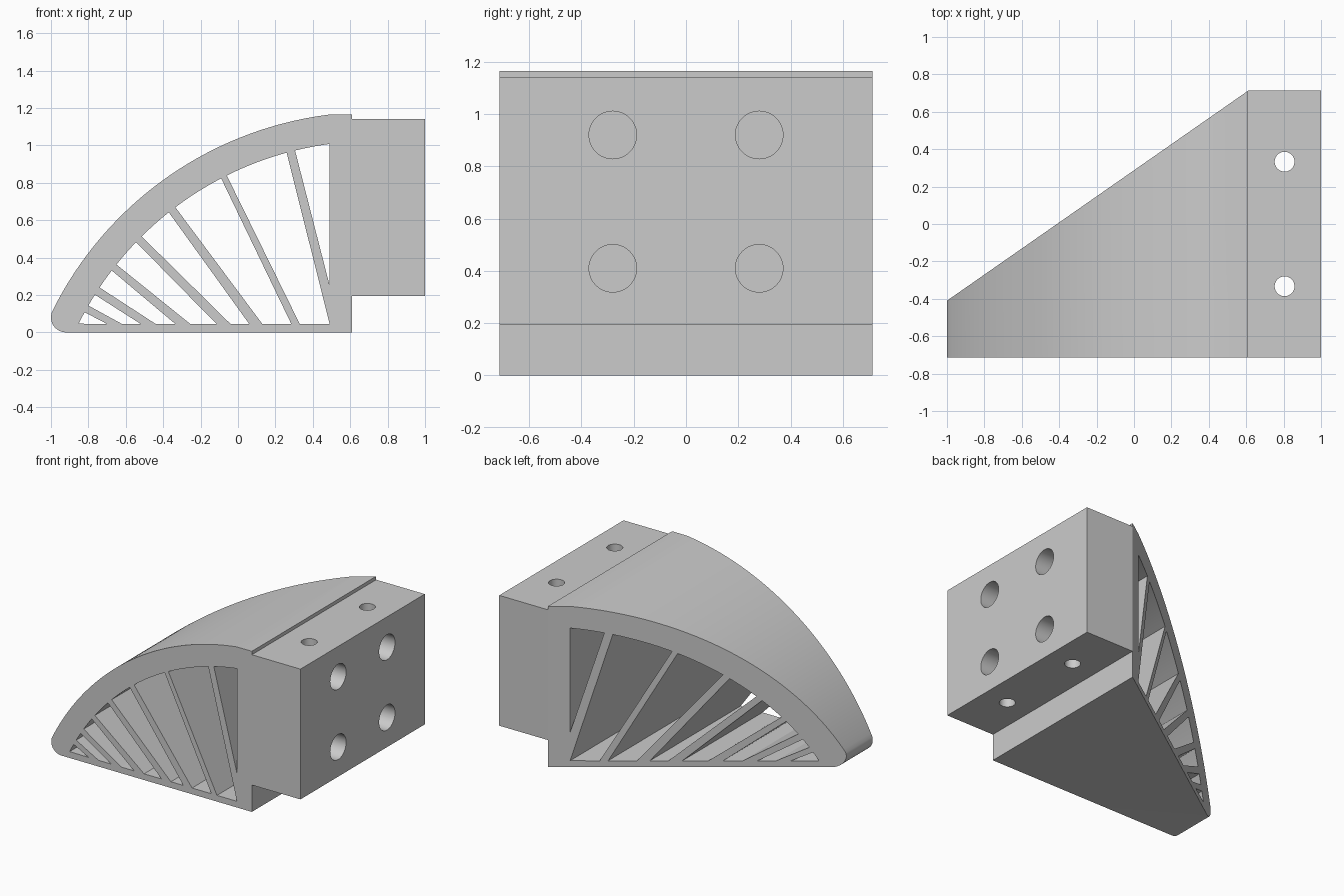
import bpy, bmesh, math
from mathutils import Matrix, Vector

HALF = 0.7125            # half width in y
JOIN = 0.61              # x where arm meets mounting block
CX, CZ = 0.724, -0.737   # centre of the arch circles
R_OUT, R_IN = 1.916, 1.76
FLOOR = 0.045            # thickness of the base strip

cube = bpy.data.objects.get("Cube")
if cube:
    bpy.data.objects.remove(cube, do_unlink=True)

grey = bpy.data.materials.new("plain grey")
grey.use_nodes = True
grey.diffuse_color = (0.6, 0.6, 0.6, 1)
grey.node_tree.nodes["Principled BSDF"].inputs["Base Color"].default_value = (0.6, 0.6, 0.6, 1)


def finish(name, bm):
    bmesh.ops.recalc_face_normals(bm, faces=bm.faces)
    mesh = bpy.data.meshes.new(name)
    bm.to_mesh(mesh)
    bm.free()
    obj = bpy.data.objects.new(name, mesh)
    bpy.context.collection.objects.link(obj)
    mesh.materials.append(grey)
    return obj


def add_prism(bm, profile, front, back):
    """Extrude an x-z profile along y; back is a function of x."""
    a = [bm.verts.new((x, front, z)) for x, z in profile]
    b = [bm.verts.new((x, back(x), z)) for x, z in profile]
    bm.faces.new(a)
    bm.faces.new(b[::-1])
    for i in range(len(a)):
        j = (i + 1) % len(a)
        bm.faces.new((a[i], b[i], b[j], a[j]))


def arc_z(x, r):
    return CZ + math.sqrt(r * r - (x - CX) ** 2)


def arc(x0, x1, r, n):
    """Points on an arch circle between two x values, evenly spaced by angle."""
    t0, t1 = (math.acos((x - CX) / r) for x in (x0, x1))
    return [(CX + r * math.cos(t0 + (t1 - t0) * i / n),
             CZ + r * math.sin(t0 + (t1 - t0) * i / n)) for i in range(n + 1)]


def cut(obj, cutter):
    cutter.hide_render = True
    mod = obj.modifiers.new("cut", "BOOLEAN")
    mod.operation, mod.solver, mod.object = "DIFFERENCE", "EXACT", cutter
    bpy.context.view_layer.update()
    result = obj.evaluated_get(bpy.context.evaluated_depsgraph_get())
    mesh = bpy.data.meshes.new_from_object(result)
    obj.modifiers.clear()
    obj.data = mesh
    bpy.data.objects.remove(cutter, do_unlink=True)


def slant(x):
    """Back edge of the arm, tapering toward the tip."""
    return HALF + (x - JOIN) * (HALF + 0.41) / (JOIN + 1)


# Arched arm: rounded toe, curved top, slanted back
TOE = 0.08
toe = [(-0.92 + TOE * math.cos(t), TOE + TOE * math.sin(t))
       for t in (math.radians(270 - 12 * i) for i in range(10))]
outline = toe + arc(-0.985, 0.49, R_OUT, 48) + [(JOIN, 1.165), (JOIN, 0)]
bm = bmesh.new()
add_prism(bm, outline, -HALF, slant)
arm = finish("arched_arm", bm)

# Openings between the ribs: floor left, floor right, top left, top right
openings = [
    (-0.62, -0.52, -0.80, -0.765),
    (-0.44, -0.335, -0.74, -0.675),
    (-0.255, -0.115, -0.65, -0.545),
    (-0.04, 0.06, -0.515, -0.37),
    (0.13, 0.285, -0.335, -0.09),
    (0.33, 0.49, -0.06, 0.26),
]
cells = [[(r, FLOOR), (l, FLOOR)] + arc(tl, tr, R_IN, 8) for l, r, tl, tr in openings]
cells.append([(-0.70, FLOOR)] + arc(-0.852, -0.82, R_IN, 3))
cells.append([(0.49, 0.25)] + arc(0.305, 0.49, R_IN, 6))
bm = bmesh.new()
for cell in cells:
    add_prism(bm, cell, -1, lambda x: 1)
cut(arm, finish("rib_opening_cutter", bm))

# Mounting block
bm = bmesh.new()
add_prism(bm, [(JOIN, 0.195), (1, 0.195), (1, 1.14), (JOIN, 1.14)], -HALF, lambda x: HALF)
block = finish("mounting_block", bm)


def drill(points, radius, depth, turn):
    bm = bmesh.new()
    for p in points:
        bmesh.ops.create_cone(bm, cap_ends=True, segments=48, radius1=radius, radius2=radius,
                              depth=depth, matrix=Matrix.Translation(Vector(p)) @ turn)
    cut(block, finish("hole_cutter", bm))


# Four large holes in the end face, two small vertical holes
drill([(0.85, y, z) for y in (-0.28, 0.28) for z in (0.41, 0.92)],
      0.091, 0.6, Matrix.Rotation(math.pi / 2, 4, "Y"))
drill([(0.805, y, 0.66) for y in (-0.333, 0.333)], 0.053, 1.4, Matrix.Identity(4))

# Smooth the curves, keep the edges sharp
for obj in (arm, block):
    bpy.ops.object.select_all(action="DESELECT")
    obj.select_set(True)
    bpy.context.view_layer.objects.active = obj
    bpy.ops.object.shade_smooth_by_angle(angle=math.radians(20))
